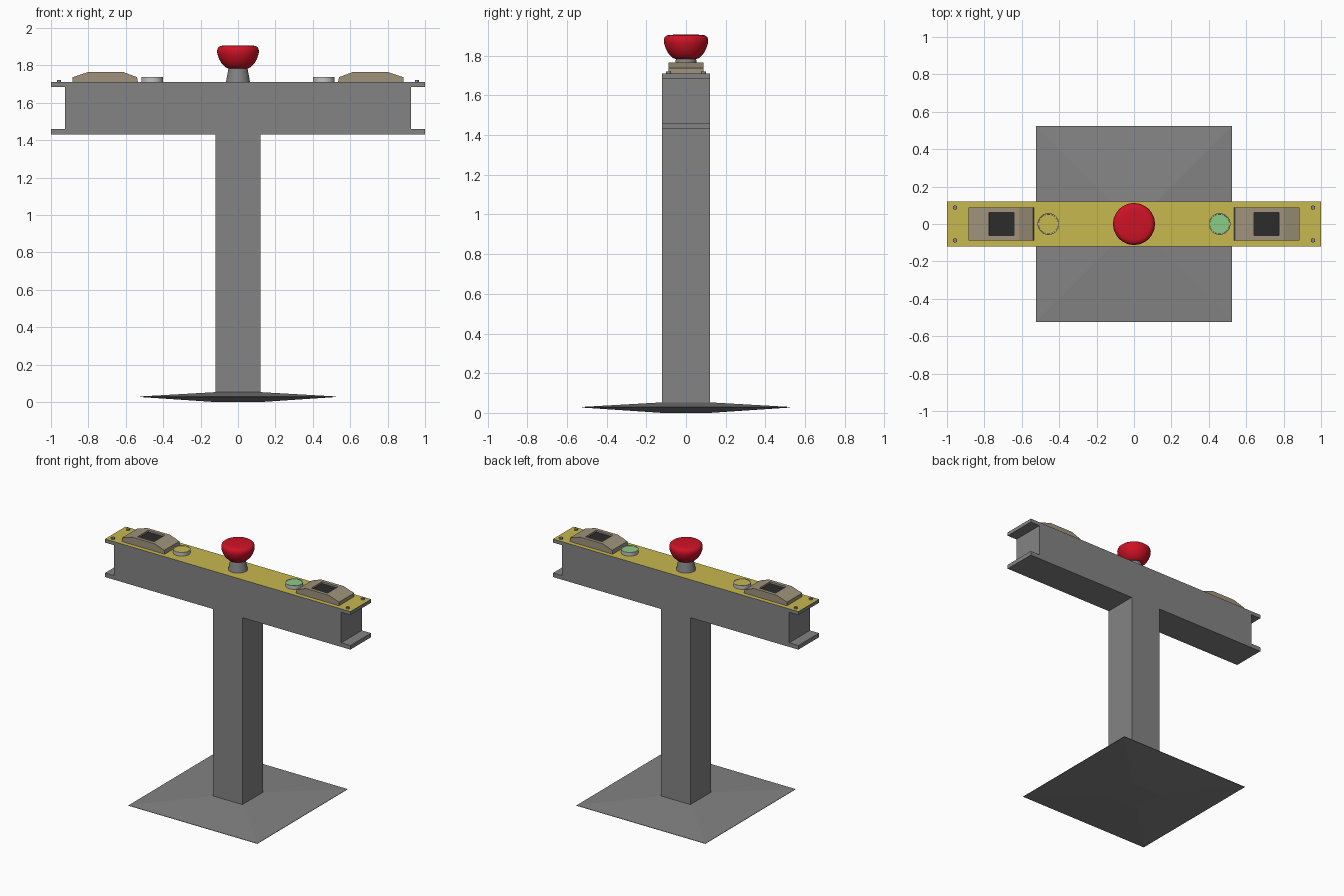
import bpy, bmesh, math
from mathutils import Vector

cube = bpy.data.objects.get("Cube")
if cube:
    bpy.data.objects.remove(cube, do_unlink=True)


def material(name, r, g, b):
    m = bpy.data.materials.new(name)
    m.use_nodes = True
    m.diffuse_color = (r, g, b, 1)
    m.node_tree.nodes["Principled BSDF"].inputs["Base Color"].default_value = (r, g, b, 1)
    return m


grey = material("steel grey", .23, .23, .23)
yellow = material("panel yellow", .58, .48, .08)
beige = material("scanner beige", .35, .29, .2)
black = material("sensor black", .025, .025, .025)
red = material("button red", .62, .006, .018)
green = material("lamp green", .26, .61, .24)
silver = material("rim silver", .55, .55, .55)


def finish(name, bm, mats, smooth=False):
    bmesh.ops.recalc_face_normals(bm, faces=bm.faces)
    mesh = bpy.data.meshes.new(name)
    bm.to_mesh(mesh)
    bm.free()
    ob = bpy.data.objects.new(name, mesh)
    bpy.context.collection.objects.link(ob)
    for m in mats:
        mesh.materials.append(m)
    if smooth:
        bpy.ops.object.select_all(action='DESELECT')
        bpy.context.view_layer.objects.active = ob
        ob.select_set(True)
        bpy.ops.object.shade_smooth_by_angle(angle=math.radians(35))
    return ob


def box(name, hx, hy, z0, z1, mats, top=0):
    bm = bmesh.new()
    bmesh.ops.create_cube(bm, size=1)
    for v in bm.verts:
        v.co = (v.co.x * 2 * hx, v.co.y * 2 * hy, z1 if v.co.z > 0 else z0)
    for f in bm.faces:
        if f.normal.z > .9:
            f.material_index = top
    return finish(name, bm, mats)


def lathe(name, profile, x, y, mats, cap=0, sides=32, smooth=True):
    """Turn (radius, z) rings about a vertical axis and cap both ends."""
    bm = bmesh.new()
    rings = []
    for r, z in profile:
        angles = [math.tau * (i + .5) / sides for i in range(sides)]
        rings.append([bm.verts.new((x + r * math.cos(a), y + r * math.sin(a), z)) for a in angles])
    for lo, hi in zip(rings, rings[1:]):
        for i in range(sides):
            j = (i + 1) % sides
            bm.faces.new((lo[i], lo[j], hi[j], hi[i]))
    bm.faces.new(rings[0])
    bm.faces.new(rings[-1]).material_index = cap
    return finish(name, bm, mats, smooth)


# Square foot: shallow pyramids above and below a thin edge
corner = math.sqrt(2)
lathe("base", [(.12 * corner, 0), (.525 * corner, .027), (.525 * corner, .03), (.12 * corner, .053)],
      0, 0, [grey], sides=4, smooth=False)

# Column and cross beam
box("column", .12, .12, .05, 1.44, [grey])
box("beam_lower_flange", 1, .12, 1.43, 1.46, [grey])
box("beam_body", .925, .12, 1.46, 1.684, [grey])
box("beam_top_panel", 1, .12, 1.684, 1.71, [grey, yellow], top=1)

# Emergency button
lathe("button_stem", [(.065, 1.71), (.05, 1.79)], 0, 0, [grey])
lathe("button_head", [(.05, 1.782), (.068, 1.79), (.088, 1.81), (.102, 1.835), (.111, 1.862),
                      (.112, 1.88), (.108, 1.893), (.098, 1.902), (.085, 1.905), (.04, 1.907)],
      0, 0, [red], sides=40)


def scanner(name, side):
    """Wedge-ended housing with a dark recessed sensor window."""
    outline = [(.535, 1.71), (.54, 1.737), (.615, 1.765), (.80, 1.765), (.885, 1.737), (.885, 1.71)]
    bm = bmesh.new()
    face = bm.faces.new([bm.verts.new((side * x, -.088, z)) for x, z in outline])
    out = bmesh.ops.extrude_face_region(bm, geom=[face])
    moved = [g for g in out["geom"] if isinstance(g, bmesh.types.BMVert)]
    bmesh.ops.translate(bm, verts=moved, vec=Vector((0, .176, 0)))
    bmesh.ops.recalc_face_normals(bm, faces=bm.faces)
    bm.normal_update()
    window = [f for f in bm.faces if f.normal.z > .99]
    bmesh.ops.inset_region(bm, faces=window, thickness=.036)
    bmesh.ops.inset_region(bm, faces=window, thickness=.001, depth=-.012)
    for f in window:
        f.material_index = 1
    return finish(name, bm, [beige, black])


# Scanners, lamps and panel bolts on both sides
for side, label, lens in ((1, "left", green), (-1, "right", yellow)):
    scanner(label + "_scanner", side)
    lathe(label + "_lamp", [(.058, 1.71), (.058, 1.737), (.053, 1.737), (.052, 1.735)],
          side * .458, 0, [silver, lens], cap=1)
    for end, y in (("front", -.088), ("back", .088)):
        lathe(label + "_" + end + "_bolt", [(.012, 1.71), (.012, 1.721)], side * .957, y,
              [grey], sides=12)
